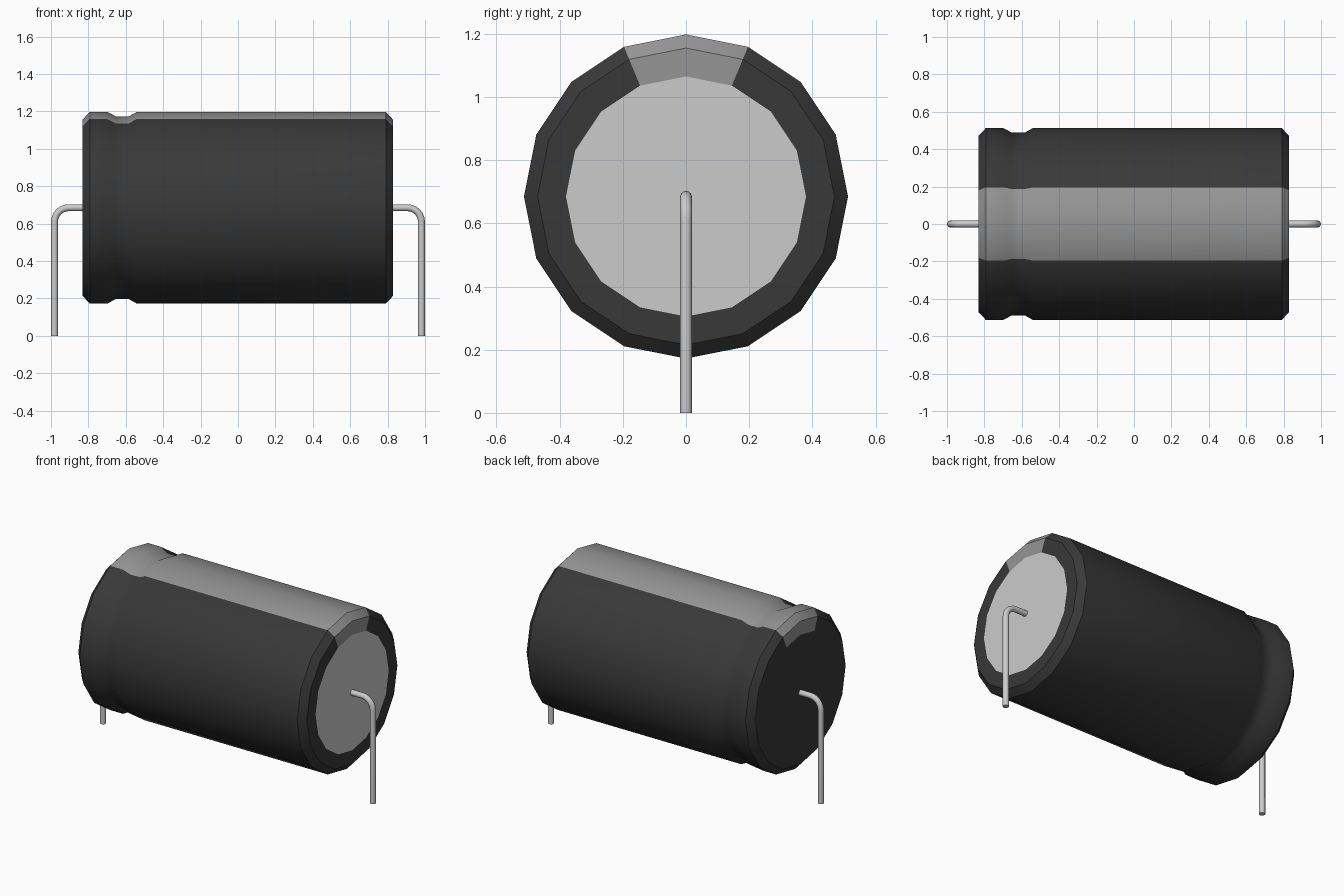
import bpy, bmesh, math
from mathutils import Vector

if "Cube" in bpy.data.objects:
    bpy.data.objects.remove(bpy.data.objects["Cube"], do_unlink=True)

AXIS_Z = 0.685   # height of the can's axis
SIDES = 16


def material(name, value):
    m = bpy.data.materials.new(name)
    m.use_nodes = True
    col = (value, value, value, 1.0)
    m.diffuse_color = col
    bsdf = next(n for n in m.node_tree.nodes if n.type == 'BSDF_PRINCIPLED')
    bsdf.inputs["Base Color"].default_value = col
    return m


sleeve = material("dark sleeve", 0.04)
stripe = material("grey stripe", 0.30)
metal = material("bare metal", 0.60)


def finish(ob):
    bpy.ops.object.select_all(action='DESELECT')
    ob.select_set(True)
    bpy.context.view_layer.objects.active = ob
    bpy.ops.object.shade_smooth_by_angle(angle=math.radians(35))


# Can: (x, radius) profile turned about the x axis, with a crimped groove
profile = [(-0.832, 0.38), (-0.832, 0.47), (-0.792, 0.513), (-0.70, 0.513),
           (-0.652, 0.488), (-0.585, 0.488), (-0.54, 0.513),
           (0.79, 0.513), (0.83, 0.47), (0.83, 0.38)]
bm = bmesh.new()
rings = []
for x, r in profile:
    ring = []
    for i in range(SIDES):
        a = 2 * math.pi * i / SIDES
        ring.append(bm.verts.new((x, r * math.sin(a), AXIS_Z + r * math.cos(a))))
    rings.append(ring)
for lower, upper in zip(rings, rings[1:]):
    for i in range(SIDES):
        j = (i + 1) % SIDES
        f = bm.faces.new((lower[i], lower[j], upper[j], upper[i]))
        # the two topmost segments carry the stripe
        f.material_index = 1 if i in (0, SIDES - 1) else 0
bm.faces.new(rings[0]).material_index = 0     # sleeved end
bm.faces.new(rings[-1]).material_index = 2    # bare metal end
bmesh.ops.recalc_face_normals(bm, faces=bm.faces)
mesh = bpy.data.meshes.new("can_body")
bm.to_mesh(mesh)
bm.free()
for m in (sleeve, stripe, metal):
    mesh.materials.append(m)
can = bpy.data.objects.new("can_body", mesh)
bpy.context.collection.objects.link(can)
finish(can)


# Wire leads: out of each end, round a bend, down to the ground
def lead(name, side):
    wire, bend, leg_x = 0.0185, 0.075, 0.981
    pts = [(0.82, AXIS_Z)]
    for k in range(7):
        a = math.pi / 2 * k / 6
        pts.append((leg_x - bend + bend * math.sin(a),
                    AXIS_Z - bend + bend * math.cos(a)))
    pts.append((leg_x, 0.0))
    cu = bpy.data.curves.new(name, 'CURVE')
    cu.dimensions = '3D'
    cu.bevel_depth = wire
    cu.bevel_resolution = 4
    cu.use_fill_caps = True
    sp = cu.splines.new('POLY')
    sp.points.add(len(pts) - 1)
    for p, (x, z) in zip(sp.points, pts):
        p.co = (side * x, 0, z, 1)
    cu.materials.append(metal)
    ob = bpy.data.objects.new(name, cu)
    bpy.context.collection.objects.link(ob)
    bpy.ops.object.select_all(action='DESELECT')
    ob.select_set(True)
    bpy.context.view_layer.objects.active = ob
    bpy.ops.object.convert(target='MESH')
    finish(bpy.context.view_layer.objects.active)


lead("left_lead", 1)
lead("right_lead", -1)
